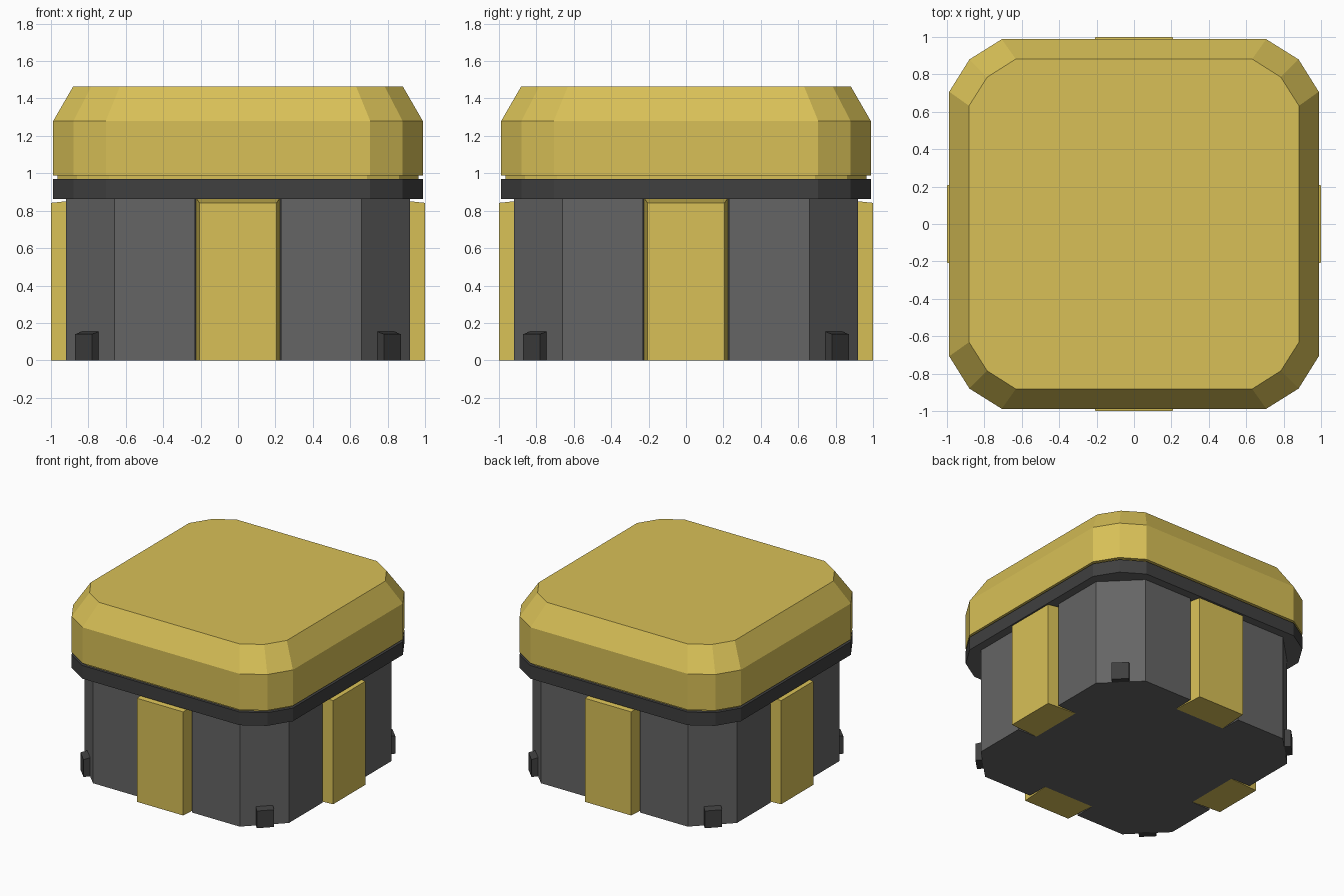
import bpy, math
from mathutils import Matrix, Vector

if "Cube" in bpy.data.objects:
    bpy.data.objects.remove(bpy.data.objects["Cube"])


def material(name, rgb):
    m = bpy.data.materials.new(name)
    m.diffuse_color = (*rgb, 1)
    m.use_nodes = True
    m.node_tree.nodes["Principled BSDF"].inputs["Base Color"].default_value = m.diffuse_color
    return m


YELLOW = material("mustard yellow", (0.69, 0.53, 0.095))
GREY = material("mid grey", (0.130, 0.130, 0.130))
DARK = material("dark grey", (0.050, 0.050, 0.050))


def four_fold(quarter):
    """Repeat a run of (x, y) points around the four sides."""
    pts = list(quarter)
    out = []
    for k in range(4):
        for x, y in pts:
            out.append((x, y))
        pts = [(-y, x) for x, y in pts]
    return out


def loft(name, rings, mats):
    """Join rings of equal length (lists of 3D points) and cap both ends."""
    n = len(rings[0])
    verts = [p for r in rings for p in r]
    faces = [tuple(reversed(range(n)))]
    for k in range(len(rings) - 1):
        for i in range(n):
            j = (i + 1) % n
            faces.append((k * n + i, k * n + j, (k + 1) * n + j, (k + 1) * n + i))
    faces.append(tuple(range((len(rings) - 1) * n, len(rings) * n)))
    me = bpy.data.meshes.new(name)
    me.from_pydata(verts, [], faces)
    for m in mats:
        me.materials.append(m)
    ob = bpy.data.objects.new(name, me)
    bpy.context.collection.objects.link(ob)
    return ob


def level(outline, z):
    return [(x, y, z) for x, y in outline]


def rounded(side, mid, straight):
    """Square outline with two-facet corners."""
    return four_fold([(side, -straight), (side, straight), (mid, mid)])


# Body: chamfered block with a slot in the middle of each side
body_outline = four_fold([(0.92, -0.66), (0.92, -0.23), (0.75, -0.225),
                          (0.75, 0.225), (0.92, 0.23), (0.92, 0.66)])
loft("body", [level(body_outline, 0), level(body_outline, 0.87)], [GREY])

# Dark band under the lid, with a lighter underside
rim = rounded(0.988, 0.88, 0.707)
band = loft("band", [level(rim, 0.863), level(rim, 0.97)], [DARK, GREY])
band.data.polygons[0].material_index = 1

# Lid: recessed neck, straight wall, sloping shoulder, flat top
neck = rounded(0.965, 0.86, 0.69)
loft("lid", [level(neck, 0.965), level(neck, 0.988), level(rim, 0.988),
             level(rim, 1.28), level(rounded(0.882, 0.785, 0.632), 1.463)], [YELLOW])

for k in range(4):
    # Side pillar, slightly tapered outward, top sloping down to the front
    rot = Matrix.Rotation(k * math.pi / 2, 4, 'Z')
    plan = [(0.75, -0.224), (1.0, -0.207), (1.0, 0.207), (0.75, 0.224)]
    tops = [0.868, 0.842, 0.842, 0.868]
    pillar = loft("pillar", [level(plan, 0), [(x, y, z) for (x, y), z in zip(plan, tops)]],
                  [YELLOW])
    pillar.data.transform(rot)

    # Small foot clip on each chamfered corner
    plan = [(1.10, -0.064), (1.167, -0.064), (1.167, 0.064), (1.10, 0.064)]
    tops = [0.158, 0.14, 0.14, 0.158]
    clip = loft("corner_clip", [level(plan, 0), [(x, y, z) for (x, y), z in zip(plan, tops)]],
                [DARK])
    clip.data.transform(Matrix.Rotation(math.pi / 4, 4, 'Z') @ rot)
